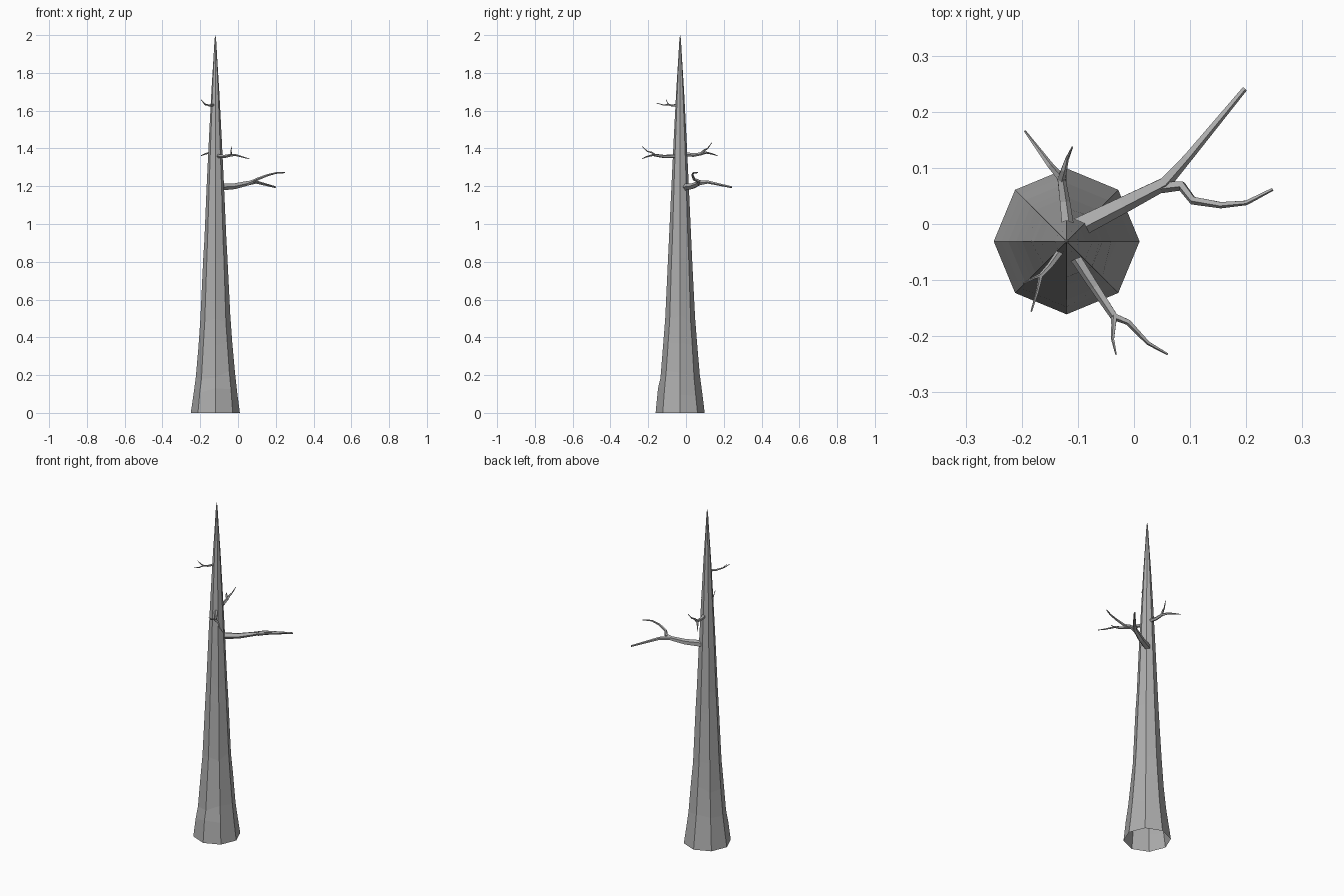
import bpy, bmesh, math, random
from mathutils import Vector

random.seed(4)
old = bpy.data.objects.get("Cube")
if old:
    bpy.data.objects.remove(old, do_unlink=True)

bark = bpy.data.materials.new("grey bark")
bark.use_nodes = True
colour = (0.42, 0.42, 0.42, 1)
bark.diffuse_color = colour
bark.node_tree.nodes["Principled BSDF"].inputs["Base Color"].default_value = colour

CENTRE = Vector((-0.12, -0.031, 0))


def finish(bm, name):
    """Turn a bmesh into a flat-shaded bark object."""
    bmesh.ops.recalc_face_normals(bm, faces=bm.faces)
    mesh = bpy.data.meshes.new(name)
    bm.to_mesh(mesh)
    bm.free()
    mesh.materials.append(bark)
    obj = bpy.data.objects.new(name, mesh)
    bpy.context.collection.objects.link(obj)


def bridge(bm, rings):
    """Join neighbouring rings with quads."""
    for a, b in zip(rings, rings[1:]):
        n = len(a)
        for i in range(n):
            j = (i + 1) % n
            bm.faces.new((a[i], a[j], b[j], b[i]))


def cap(bm, ring, tip):
    """Close a ring to a single point."""
    t = bm.verts.new(tip)
    for i in range(len(ring)):
        bm.faces.new((ring[i], ring[(i + 1) % len(ring)], t))


def limb(name, points, r0, r1, sides=5):
    """Tapered crooked tube along a path, ending in a blunt tip."""
    pts = [Vector(p) for p in points]
    bm = bmesh.new()
    rings = []
    for k, p in enumerate(pts):
        d = (pts[min(k + 1, len(pts) - 1)] - pts[max(k - 1, 0)]).normalized()
        u = d.cross(Vector((0, 0, 1))).normalized()
        v = u.cross(d)
        r = r0 + (r1 - r0) * k / (len(pts) - 1)
        rings.append([bm.verts.new(p + r * (u * math.cos(a) + v * math.sin(a)))
                      for a in (math.tau * i / sides for i in range(sides))])
    bridge(bm, rings)
    cap(bm, rings[-1], pts[-1])
    finish(bm, name)


# Trunk: eight-sided, flared at the foot, hollow underneath
profile = [(0, 0.13), (0.11, 0.117), (0.2, 0.104), (0.35, 0.09), (0.5, 0.079),
           (0.8, 0.064), (0.93, 0.058), (1.2, 0.046), (1.45, 0.034),
           (1.7, 0.021), (1.86, 0.011), (1.98, 0.004)]
bm = bmesh.new()
rings = []
for z, r in profile:
    ring = []
    for i in range(8):
        a = math.tau * i / 8
        lift = random.uniform(-0.025, 0.025) if 0 < z < 1 else 0
        ring.append(bm.verts.new(CENTRE + Vector((r * math.cos(a), r * math.sin(a), z + lift))))
    rings.append(ring)
bridge(bm, rings)
cap(bm, rings[-1], CENTRE + Vector((0, 0, 2)))
finish(bm, "trunk")

# Large forked branch, left and back
limb("large_branch", [(-0.11, -0.01, 1.195), (-0.02, 0.035, 1.2), (0.055, 0.073, 1.217),
                      (0.095, 0.118, 1.222), (0.197, 0.241, 1.195)], 0.02, 0.005)
limb("large_branch_fork", [(0.05, 0.066, 1.215), (0.085, 0.068, 1.227), (0.105, 0.042, 1.238),
                           (0.155, 0.034, 1.258), (0.2, 0.038, 1.27), (0.247, 0.062, 1.272)],
     0.011, 0.003)

# Forked branch, front
limb("front_branch", [(-0.11, -0.05, 1.36), (-0.07, -0.112, 1.357), (-0.035, -0.165, 1.365),
                      (-0.01, -0.175, 1.365), (0.025, -0.212, 1.355), (0.06, -0.232, 1.345)],
     0.011, 0.002)
limb("front_branch_fork", [(-0.035, -0.163, 1.365), (-0.036, -0.18, 1.378),
                           (-0.038, -0.205, 1.385), (-0.032, -0.232, 1.41)], 0.006, 0.0015)

# Forked branch, back
limb("back_branch", [(-0.118, -0.01, 1.37), (-0.124, 0.04, 1.365), (-0.13, 0.082, 1.372),
                     (-0.15, 0.105, 1.378), (-0.172, 0.135, 1.372), (-0.195, 0.166, 1.362)],
     0.012, 0.002)
limb("back_branch_fork", [(-0.13, 0.08, 1.372), (-0.125, 0.097, 1.39),
                          (-0.12, 0.115, 1.4), (-0.11, 0.137, 1.43)], 0.008, 0.0015)

# Small upper twig, front right
limb("upper_twig", [(-0.128, -0.045, 1.63), (-0.15, -0.075, 1.627), (-0.166, -0.092, 1.632),
                    (-0.172, -0.12, 1.63), (-0.183, -0.156, 1.64)], 0.007, 0.0015)
limb("upper_twig_fork", [(-0.163, -0.09, 1.63), (-0.178, -0.096, 1.638),
                         (-0.197, -0.106, 1.66)], 0.004, 0.0015)
